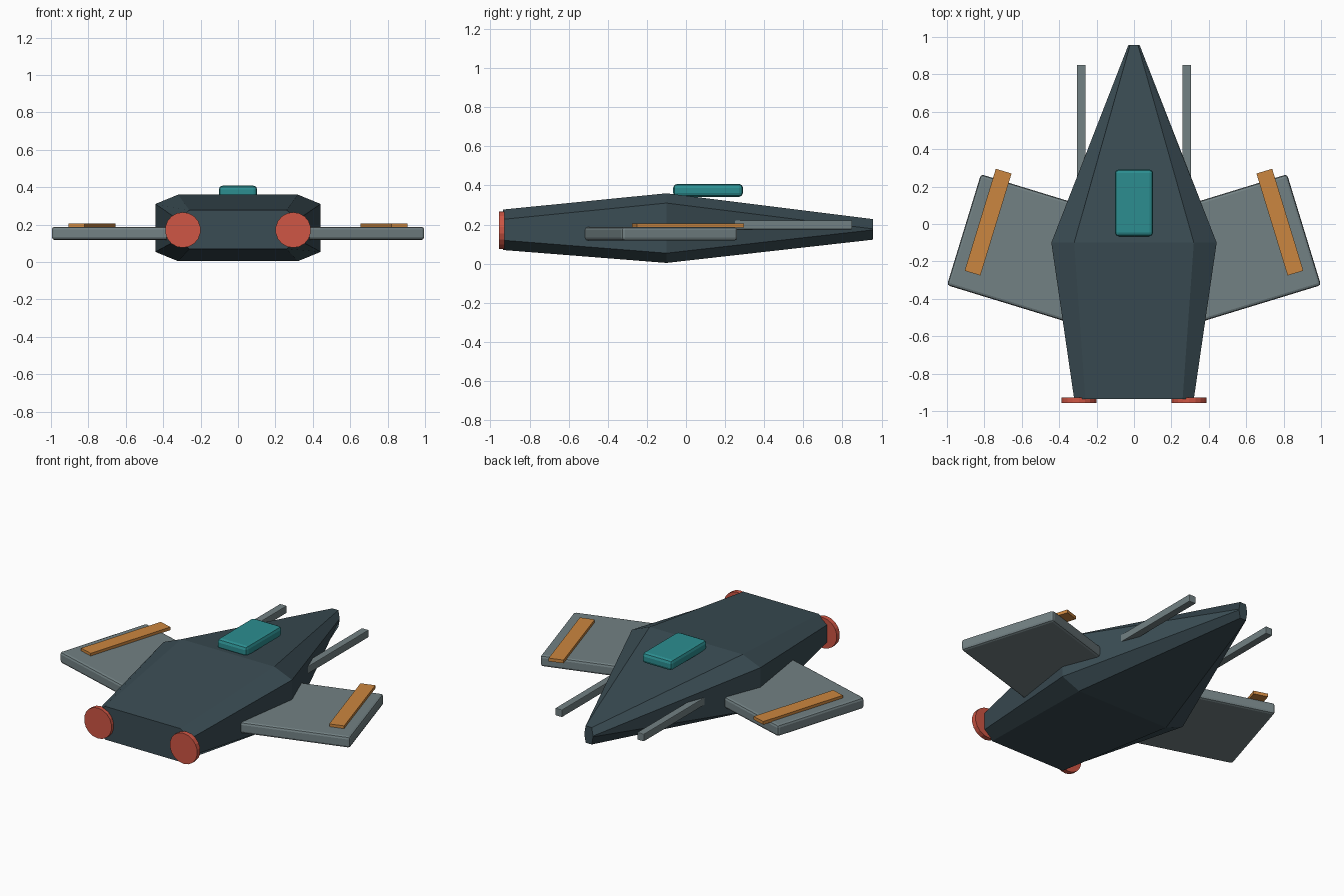
import bpy, bmesh, math
from mathutils import Matrix

cube = bpy.data.objects.get("Cube")
if cube:
    bpy.data.objects.remove(cube, do_unlink=True)


def material(name, rgb):
    m = bpy.data.materials.new(name)
    m.use_nodes = True
    m.diffuse_color = (*rgb, 1)
    bsdf = next(n for n in m.node_tree.nodes if n.type == 'BSDF_PRINCIPLED')
    bsdf.inputs["Base Color"].default_value = (*rgb, 1)
    return m


slate = material("dark slate", (0.042, 0.072, 0.087))
grey = material("panel grey", (0.17, 0.22, 0.23))
orange = material("stripe orange", (0.60, 0.24, 0.05))
teal = material("canopy teal", (0.025, 0.27, 0.28))
red = material("engine red", (0.62, 0.092, 0.058))


def finish(name, bm, mat):
    bmesh.ops.recalc_face_normals(bm, faces=bm.faces)
    mesh = bpy.data.meshes.new(name)
    bm.to_mesh(mesh)
    bm.free()
    mesh.materials.append(mat)
    ob = bpy.data.objects.new(name, mesh)
    bpy.context.collection.objects.link(ob)
    return ob


def box(name, centre, size, mat, angle=0, bevel=0):
    bm = bmesh.new()
    bmesh.ops.create_cube(bm, size=1, matrix=Matrix.Diagonal((*size, 1)))
    ob = finish(name, bm, mat)
    ob.location = centre
    ob.rotation_euler.z = math.radians(angle)
    if bevel:
        mod = ob.modifiers.new("rounded edges", 'BEVEL')
        mod.width = bevel
        mod.segments = 2
    return ob


# Hull: three chamfered sections joined into one faceted body
# each section: y, half width, flat half width, bottom, top
sections = [(-0.935, 0.32, 0.26, 0.07, 0.277),
            (-0.10, 0.442, 0.32, 0.004, 0.36),
            (0.957, 0.03, 0.021, 0.123, 0.228)]
chamfer = 0.05
bm = bmesh.new()
rings = []
for y, w, f, lo, hi in sections:
    right = [(f, lo), (w, lo + chamfer), (w, hi - chamfer), (f, hi)]
    outline = right + [(-x, z) for x, z in reversed(right)]
    rings.append([bm.verts.new((x, y, z)) for x, z in outline])
for a, b in zip(rings, rings[1:]):
    for i in range(len(a)):
        j = (i + 1) % len(a)
        bm.faces.new((a[i], a[j], b[j], b[i]))
bm.faces.new(rings[0])
bm.faces.new(rings[-1])
finish("hull", bm, slate)

# Canopy
box("canopy", (0, 0.113, 0.375), (0.205, 0.357, 0.066), teal, bevel=0.02)

# Paired parts
for side, s in (("left", 1), ("right", -1)):
    box(side + "_wing", (s * 0.584, -0.13, 0.153), (0.68, 0.62, 0.07), grey,
        angle=s * 17, bevel=0.015)
    box(side + "_wing_stripe", (s * 0.78, 0.01, 0.195), (0.088, 0.57, 0.02),
        orange, angle=s * 17)
    box(side + "_gun", (s * 0.282, 0.475, 0.199), (0.046, 0.75, 0.046), grey,
        bevel=0.004)
    bm = bmesh.new()
    bmesh.ops.create_cone(bm, cap_ends=True, segments=18, radius1=0.095,
                          radius2=0.095, depth=0.03,
                          matrix=Matrix.Rotation(math.pi / 2, 4, 'X'))
    engine = finish(side + "_engine", bm, red)
    engine.location = (s * 0.295, -0.942, 0.171)
